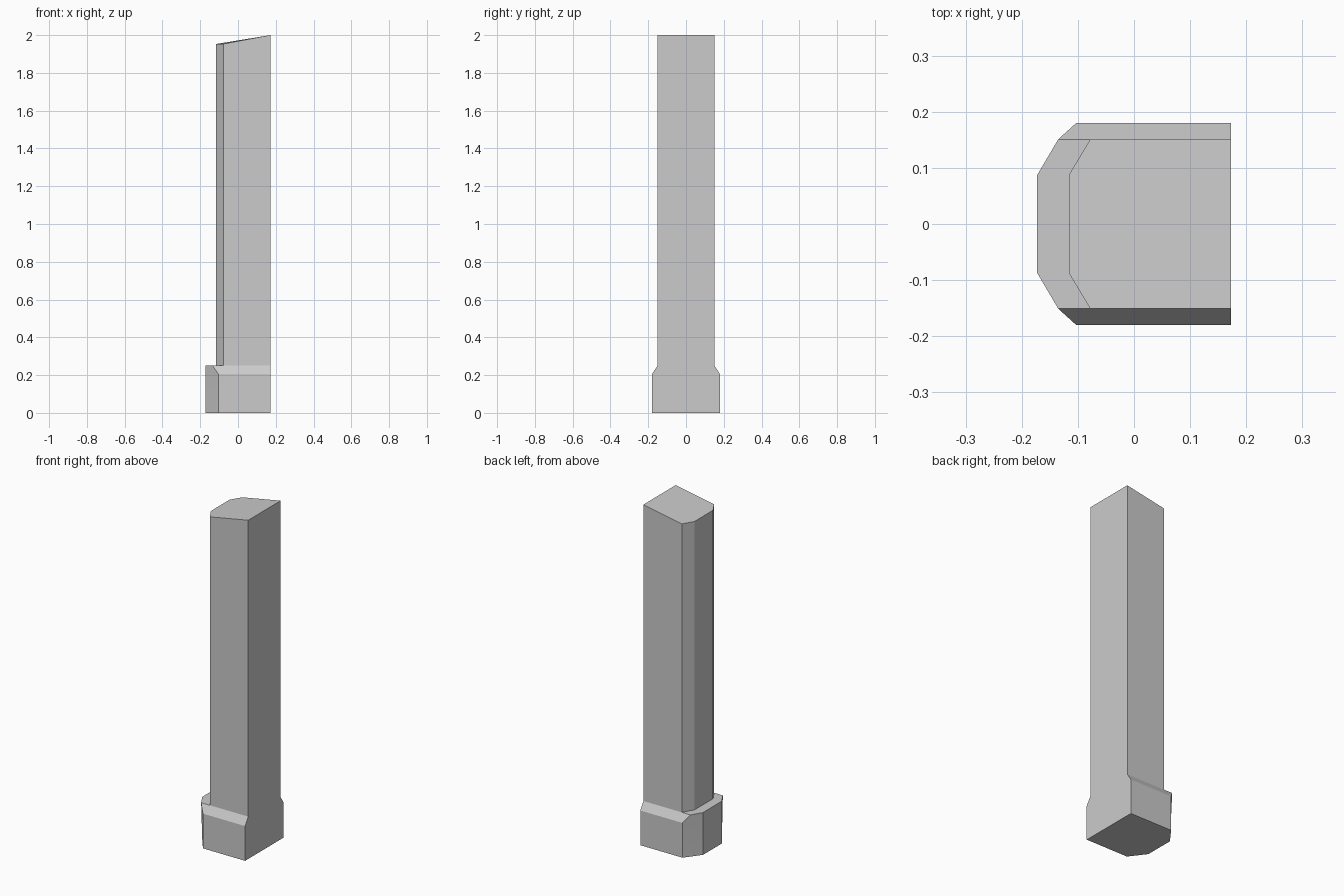
import bpy
import bmesh
import math

cube = bpy.data.objects.get("Cube")
if cube:
    bpy.data.objects.remove(cube, do_unlink=True)

# Plain grey stone
grey = bpy.data.materials.new("plain_grey")
grey.use_nodes = True
colour = (0.6, 0.6, 0.6, 1)
grey.diffuse_color = colour
bsdf = next(n for n in grey.node_tree.nodes if n.type == 'BSDF_PRINCIPLED')
bsdf.inputs["Base Color"].default_value = colour

# Key levels and half widths
BACK, BASE_Y, SHAFT_Y, NOSE_Y = 0.1725, 0.18, 0.151, 0.0875
SHOULDER, LEDGE, LOW_TOP, TOP = 0.205, 0.25, 1.953, 2.0

# Corner points of one half, mirrored across y
points = {
    "back_foot": (BACK, BASE_Y, 0),
    "back_shoulder": (BACK, BASE_Y, SHOULDER),
    "back_ledge": (BACK, SHAFT_Y, LEDGE),
    "back_top": (BACK, SHAFT_Y, TOP),
    "side_foot": (-0.103, BASE_Y, 0),
    "side_shoulder": (-0.103, BASE_Y, SHOULDER),
    "side_ledge": (-0.135, SHAFT_Y, LEDGE),
    "nose_foot": (-BACK, NOSE_Y, 0),
    "nose_ledge": (-BACK, NOSE_Y, LEDGE),
    "shaft_side_low": (-0.078, SHAFT_Y, LEDGE),
    "shaft_side_top": (-0.078, SHAFT_Y, LOW_TOP),
    "shaft_nose_low": (-0.116, NOSE_Y, LEDGE),
    "shaft_nose_top": (-0.116, NOSE_Y, LOW_TOP),
}
bm = bmesh.new()
left = {n: bm.verts.new(p) for n, p in points.items()}
right = {n: bm.verts.new((x, -y, z)) for n, (x, y, z) in points.items()}

# Faces that occur once on each half
half_faces = (
    "back_foot side_foot side_shoulder back_shoulder",
    "back_shoulder side_shoulder side_ledge shaft_side_low back_ledge",
    "side_foot nose_foot side_shoulder",
    "nose_foot nose_ledge side_ledge side_shoulder",
    "back_ledge shaft_side_low shaft_side_top back_top",
    "shaft_side_low shaft_nose_low shaft_nose_top shaft_side_top",
    "side_ledge nose_ledge shaft_nose_low shaft_side_low",
)
for names in half_faces:
    for side in (left, right):
        bm.faces.new([side[n] for n in names.split()])

# Faces that span both halves: back, underside, sloped top, nose, ledge, shaft nose
span_faces = (
    "back_foot back_shoulder back_ledge back_top",
    "back_foot side_foot nose_foot",
    "back_top shaft_side_top shaft_nose_top",
    "nose_foot nose_ledge",
    "nose_ledge shaft_nose_low",
    "shaft_nose_low shaft_nose_top",
)
for names in span_faces:
    row = names.split()
    bm.faces.new([left[n] for n in row] + [right[n] for n in reversed(row)])

bmesh.ops.recalc_face_normals(bm, faces=bm.faces)
mesh = bpy.data.meshes.new("pillar")
bm.to_mesh(mesh)
bm.free()
mesh.materials.append(grey)

pillar = bpy.data.objects.new("pillar", mesh)
bpy.context.collection.objects.link(pillar)
bpy.ops.object.select_all(action='DESELECT')
pillar.select_set(True)
bpy.context.view_layer.objects.active = pillar
bpy.ops.object.shade_smooth_by_angle(angle=math.radians(30))
